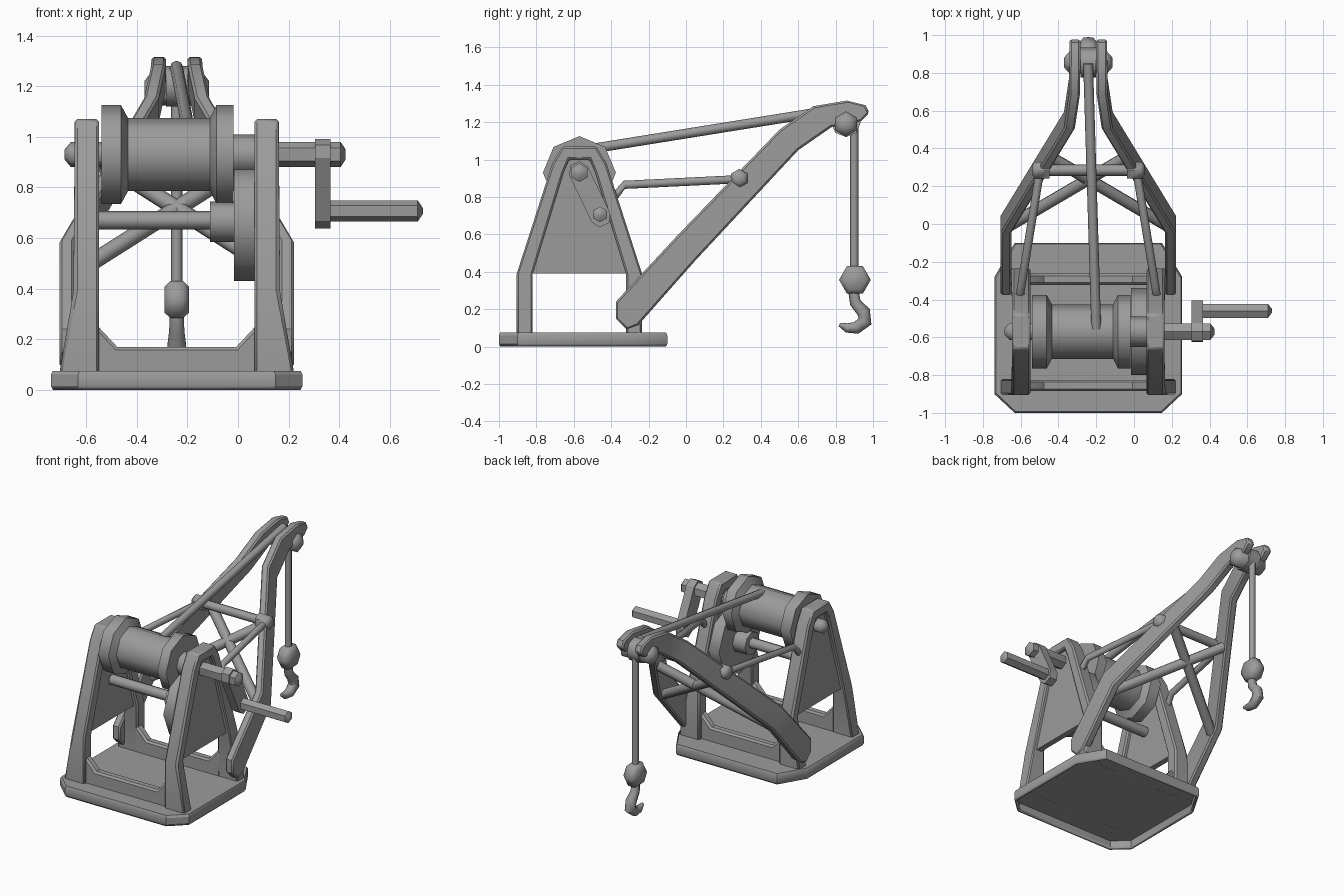
import bpy, bmesh, math
from mathutils import Vector

if "Cube" in bpy.data.objects:
    bpy.data.objects.remove(bpy.data.objects["Cube"], do_unlink=True)

CX = -0.242          # centre plane of the crane body
AXLE = (-0.57, 0.93)  # y, z of the drum axle

grey = bpy.data.materials.new("plain grey")
grey.use_nodes = True
colour = (0.33, 0.33, 0.33, 1)
grey.diffuse_color = colour
grey.node_tree.nodes["Principled BSDF"].inputs["Base Color"].default_value = colour


def finish(name, bm, bevel=0, angle=50):
    bmesh.ops.recalc_face_normals(bm, faces=bm.faces)
    mesh = bpy.data.meshes.new(name)
    bm.to_mesh(mesh)
    bm.free()
    mesh.materials.append(grey)
    ob = bpy.data.objects.new(name, mesh)
    bpy.context.collection.objects.link(ob)
    bpy.ops.object.select_all(action="DESELECT")
    ob.select_set(True)
    bpy.context.view_layer.objects.active = ob
    bpy.ops.object.shade_smooth_by_angle(angle=math.radians(angle))
    if bevel:
        mod = ob.modifiers.new("soft edges", "BEVEL")
        mod.width = bevel
        mod.segments = 1
        mod.angle_limit = math.radians(50)
    return ob


def skin(bm, rings):
    """Join equal rings of points into a capped solid."""
    loops = [[bm.verts.new(p) for p in ring] for ring in rings]
    n = len(loops[0])
    for a, b in zip(loops, loops[1:]):
        for i in range(n):
            bm.faces.new((a[i], a[(i + 1) % n], b[(i + 1) % n], b[i]))
    bm.faces.new(loops[0])
    bm.faces.new(loops[-1])


def tube(name, points, radii, sides=8, phase=0.0, flat=1.0):
    """Sweep a polygon along points; flat squeezes it sideways."""
    pts = [Vector(p) for p in points]
    rings = []
    for i, p in enumerate(pts):
        t = (pts[min(i + 1, len(pts) - 1)] - pts[max(i - 1, 0)]).normalized()
        side = Vector((1, 0, 0)) if abs(t.x) < 0.5 else Vector((0, 1, 0))
        up = t.cross(side).normalized()
        side = up.cross(t)
        r = radii[i] if isinstance(radii, (list, tuple)) else radii
        rings.append([p + up * r * math.cos(a) + side * r * flat * math.sin(a)
                      for a in (phase + 2 * math.pi * k / sides for k in range(sides))])
    bm = bmesh.new()
    skin(bm, rings)
    return finish(name, bm)


def turned(name, y, z, profile, sides=8, phase=0.0):
    """Turned part along x from (x, radius) pairs."""
    return tube(name, [(x, y, z) for x, r in profile], [r for x, r in profile], sides, phase)


def plate(name, profile, x0, x1, bevel=0.0):
    """Extrude a y-z profile between two x positions."""
    bm = bmesh.new()
    skin(bm, [[(x, y, z) for y, z in profile] for x in (x0, x1)])
    return finish(name, bm, bevel, 30)


# Base: hollow chamfered tray, open underneath
outline = [(0.39, -1), (0.497, -0.9), (0.497, -0.28), (0.39, -0.1)]
outline += [(-x, y) for x, y in reversed(outline)]
bm = bmesh.new()
skin(bm, [[(CX + x * s, -0.55 + (y + 0.55) * s, z) for x, y in outline]
          for z, s in ((0, 0.985), (0.015, 1), (0.06, 1), (0.075, 0.985))])
bmesh.ops.delete(bm, geom=[f for f in bm.faces if all(v.co.z < 0.001 for v in f.verts)],
                 context="FACES_ONLY")
base = finish("base", bm, angle=30)
shell = base.modifiers.new("wall", "SOLIDIFY")
shell.thickness = 0.018

# Side frames, offsets in y from the axle
outer = [(0.335, 0.06), (0.335, 0.39), (0.145, 0.98), (0.09, 1.07)]
inner = [(0.25, 0.06), (0.25, 0.39), (0.085, 0.93), (0.055, 1.0)]
mirror = lambda half: half + [(-y, z) for y, z in reversed(half)]
ring = [(AXLE[0] + y, z) for y, z in mirror(outer) + list(reversed(mirror(inner)))]
web = [(AXLE[0] + y, z) for y, z in mirror(inner[1:])]
for side, label in ((-1, "right"), (1, "left")):
    frame = plate(label + "_frame", ring, CX + side * 0.307, CX + side * 0.403, 0.01)
    for v in frame.data.vertices:     # feet splay outwards
        if v.co.z < 0.1 and abs(v.co.x - CX) > 0.36:
            v.co.x += side * 0.062
    plate(label + "_frame_panel", web, CX + side * 0.335, CX + side * 0.375)

# Low cross members with gussets rising into the frames
half = [(0.33, 0.06), (0.33, 0.26), (0.31, 0.25), (0.235, 0.17)]
for label, y in (("front", -0.855), ("back", -0.292)):
    bm = bmesh.new()
    profile = half + [(-x, z) for x, z in reversed(half)]
    skin(bm, [[(CX + x, yy, z) for x, z in profile] for yy in (y - 0.03, y + 0.03)])
    finish(label + "_cross_member", bm, 0.018, 30)

# Drum, axle and gears
turned("axle", *AXLE, [(-0.685, 0.02), (-0.66, 0.05), (0.405, 0.05), (0.425, 0.02)], 6)
turned("axle_collar", *AXLE, [(-0.02, 0.08), (0.065, 0.08)])
turned("drum", *AXLE, [(-0.54, 0.195), (-0.462, 0.195), (-0.435, 0.145), (-0.11, 0.145),
                       (-0.085, 0.195), (-0.018, 0.195)])
turned("large_wheel", AXLE[0], 0.66, [(-0.015, 0.23), (0.065, 0.23)])
turned("small_wheel", AXLE[0], 0.665, [(-0.11, 0.08), (-0.015, 0.08)])
turned("lay_shaft", AXLE[0], 0.67, [(-0.57, 0.036), (0.08, 0.036)])

# Crank
arm_axis = Vector((0.11, -0.23)).normalized()
cross = Vector((-arm_axis.y, arm_axis.x))
ends = [(Vector(AXLE), -1), (Vector((-0.46, 0.70)), 1)]
arm = []
for c, s in ends:
    for along, across in ((0.01, 0.055), (0.055, 0.028), (0.055, -0.028), (0.01, -0.055)):
        arm.append(tuple(c + arm_axis * along * s + cross * across * s))
plate("crank_arm", arm, 0.305, 0.365)
turned("crank_grip", -0.46, 0.707, [(0.35, 0.042), (0.71, 0.042), (0.73, 0.012)], 6)

# Jib beams: upper y, z, lower y, z, distance from centre plane
stations = [(-0.375, 0.15, -0.315, 0.09, 0.435), (-0.375, 0.24, -0.255, 0.115, 0.435),
            (-0.05, 0.59, 0.05, 0.46, 0.435), (0.5, 1.16, 0.6, 1.05, 0.1),
            (0.68, 1.285, 0.78, 1.175, 0.073), (0.86, 1.315, 0.935, 1.205, 0.071),
            (0.96, 1.29, 0.98, 1.25, 0.071)]
for side, label in ((-1, "right"), (1, "left")):
    bm = bmesh.new()
    skin(bm, [[(CX + side * (d + w), y, z) for y, z, w in
               ((uy, uz, -0.029), (uy, uz, 0.029), (ly, lz, 0.029), (ly, lz, -0.029))]
              for uy, uz, ly, lz, d in stations])
    finish(label + "_jib_beam", bm, 0.01, 40)

    # Diagonal brace, tie and tie bar socket
    tube(label + "_diagonal_brace", [(CX + side * 0.42, -0.01, 0.45),
                                     (CX - side * 0.21, 0.36, 0.85)], 0.033)
    tube(label + "_tie", [(CX + side * 0.365, -0.4, 0.78), (CX + side * 0.355, -0.33, 0.865),
                          (CX + side * 0.255, 0.285, 0.895)], 0.022)
    turned(label + "_tie_socket", 0.285, 0.9,
           [(CX + side * x, r) for x, r in ((0.205, 0.05), (0.28, 0.05), (0.297, 0.03))], 6)
turned("tie_bar", 0.285, 0.9, [(CX - 0.22, 0.03), (CX + 0.22, 0.03)])

# Jib head: pin and sheave
turned("head_pin", 0.855, 1.19, [(CX - 0.128, 0.03), (CX - 0.1, 0.067),
                                 (CX + 0.1, 0.067), (CX + 0.128, 0.03)], 6)
turned("sheave", 0.855, 1.2, [(CX - 0.042, 0.08), (CX + 0.042, 0.08)])

# Ropes
tube("drum_rope", [(-0.2, -0.555, 1.05), (-0.243, 0.85, 1.275)], 0.026)
tube("hook_rope", [(CX, 0.9, 1.22), (CX, 0.9, 0.4)], 0.022)

# Hook block and hook
turned("hook_block", 0.903, 0.357, [(CX - 0.048, 0.06), (CX - 0.025, 0.085),
                                    (CX + 0.025, 0.085), (CX + 0.048, 0.06)], 6, math.pi / 6)
tube("hook", [(CX, 0.895, 0.3), (CX, 0.905, 0.235), (CX, 0.95, 0.185), (CX, 0.957, 0.135),
              (CX, 0.91, 0.1), (CX, 0.86, 0.1), (CX, 0.82, 0.118)],
     [0.028, 0.03, 0.036, 0.038, 0.033, 0.025, 0.01])
